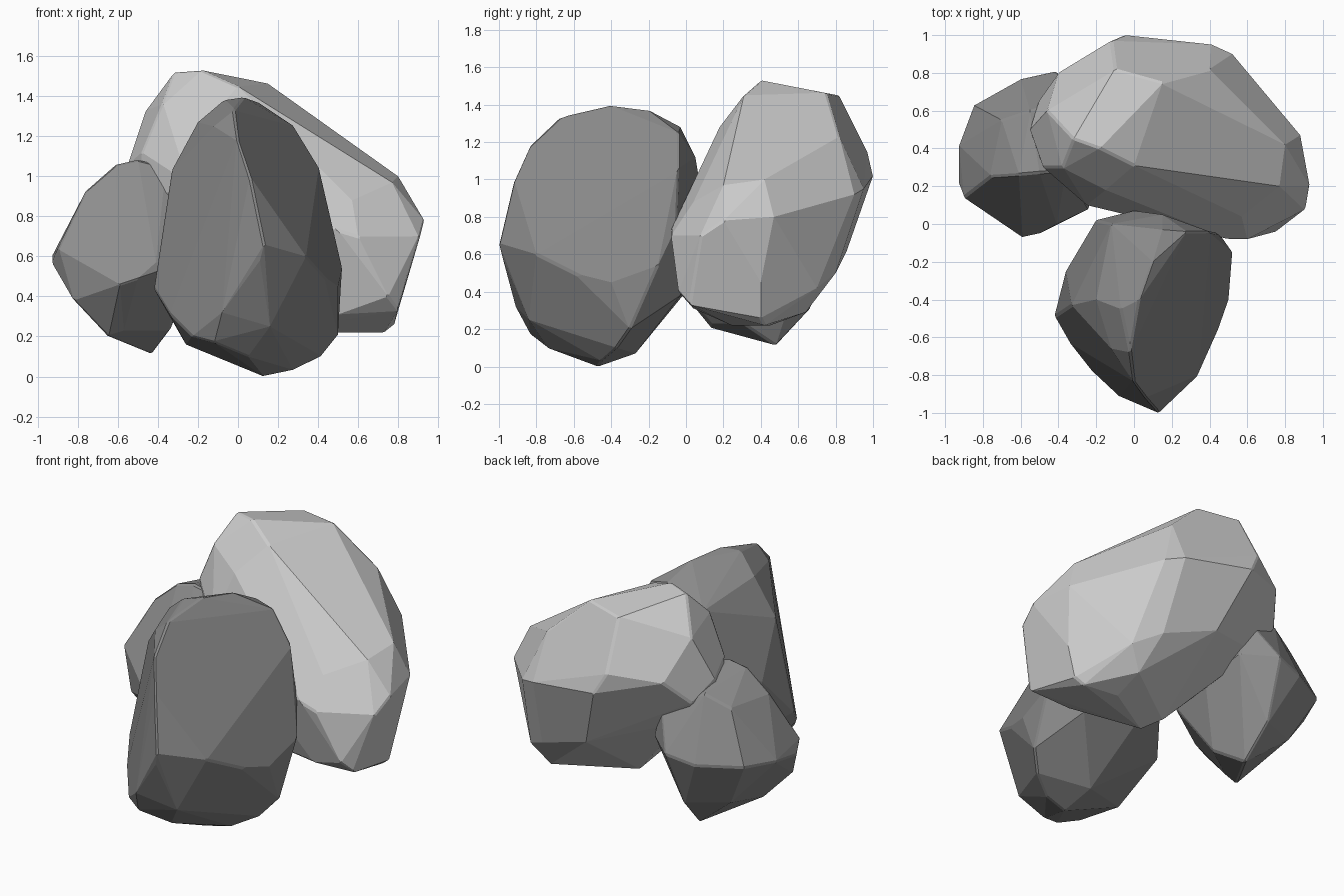
import bpy
import bmesh
import math


def rock(name, shade, corners):
    """Faceted boulder: wrap the key corners in a hull, merge near-flat facets, chip the edges."""
    bm = bmesh.new()
    for c in corners:
        bm.verts.new(c)
    hull = bmesh.ops.convex_hull(bm, input=bm.verts[:])
    loose = {g for g in hull["geom_interior"] + hull["geom_unused"]
             if isinstance(g, bmesh.types.BMVert)}
    bmesh.ops.delete(bm, geom=list(loose), context='VERTS')
    bmesh.ops.dissolve_limit(bm, angle_limit=math.radians(6),
                             verts=bm.verts[:], edges=bm.edges[:])
    bmesh.ops.recalc_face_normals(bm, faces=bm.faces[:])
    mesh = bpy.data.meshes.new(name)
    bm.to_mesh(mesh)
    bm.free()
    mat = bpy.data.materials.new(name + "_stone")
    mat.diffuse_color = (shade, shade, shade, 1)
    mesh.materials.append(mat)
    ob = bpy.data.objects.new(name, mesh)
    bpy.context.collection.objects.link(ob)
    chip = ob.modifiers.new("chipped_edges", 'BEVEL')
    chip.width = 0.01
    chip.segments = 1
    chip.limit_method = 'ANGLE'
    chip.angle_limit = math.radians(40)
    return ob


# Upright wedge-shaped boulder in front
rock("front_boulder", 0.25, [
    # narrow crest
    (-.07, -.45, 1.38), (.03, -.4, 1.395), (.1, -.2, 1.37), (-.02, -.68, 1.33),
    (.15, -.03, 1.28), (-.12, .0, 1.18), (-.2, -.4, 1.27), (-.12, -.66, 1.25),
    # front prow
    (.0, -.84, 1.18), (.06, -.92, 1.0), (.13, -1.0, .66), (.11, -.98, .58),
    (-.08, -.91, .32), (-.23, -.77, .2), (-.12, -.83, .17),
    # left side
    (-.42, -.49, .44), (-.36, -.25, .7), (-.33, -.43, 1.03), (-.2, .02, .9),
    (-.3, -.15, .36), (-.34, -.63, .31),
    # back
    (.0, .07, 1.0), (.15, .05, 1.12), (.3, .0, .95), (.45, -.05, .75), (.0, .0, .4), (.35, -.03, .38),
    # right side
    (.52, -.15, .54), (.5, -.4, .45), (.5, -.3, .2), (.4, -.04, 1.06), (.28, -.04, 1.25),
    (.43, -.6, .5), (.34, -.8, .6),
    # underside
    (.13, -.47, .0), (.28, -.45, .03), (.42, -.37, .1), (-.26, -.45, .16),
    (.05, -.74, .1), (.16, -.84, .25), (.1, -.27, .07),
])

# Large leaning boulder at the back
rock("back_boulder", 0.6, [
    # top
    (-.32, .45, 1.52), (-.18, .4, 1.53), (.15, .75, 1.465), (-.1, .82, 1.45),
    (.0, .31, 1.45), (.5, .6, 1.19), (.4, .82, 1.23),
    # left end
    (-.46, .6, 1.33), (-.55, .5, 1.06), (-.48, .3, 1.12), (-.4, .8, 1.1),
    (-.5, .35, .85), (-.4, .6, .78), (-.38, .3, 1.36), (-.5, .66, .95),
    # back
    (-.05, 1.0, 1.02), (-.12, .97, 1.15), (.41, .95, .95), (.52, .9, .92),
    (.1, .86, .62), (.6, .7, .42), (.45, .8, .5),
    # right end
    (.8, .42, 1.0), (.77, .2, .97), (.88, .47, .8), (.93, .2, .78), (.91, .08, .7),
    (.83, .4, .45), (.78, .4, .26), (.8, .02, .33),
    # front
    (.5, -.08, .73), (.6, -.08, .7), (.75, -.04, .4), (-.25, .1, .97), (.1, .04, .9),
    (-.15, .18, 1.28), (.57, .04, .88),
    # underside
    (.5, .04, .31), (.73, .42, .22), (.5, .45, .22), (.5, .64, .29),
    (.15, .24, .22), (.08, .35, .26), (-.2, .3, .6), (.1, .6, .42),
])

# Small boulder tucked in at the left
rock("left_boulder", 0.27, [
    # top
    (-.76, .25, .93), (-.61, .26, 1.06), (-.5, .27, 1.085), (-.36, .28, 1.05),
    (-.7, .55, .93), (-.55, .6, 1.0), (-.3, .68, .9),
    # outer side and back
    (-.93, .22, .57), (-.93, .42, .6), (-.9, .14, .64), (-.85, .63, .62),
    (-.6, .77, .62), (-.42, .81, .66), (-.24, .66, .68), (-.2, .4, .6),
    # front
    (-.59, -.07, .46), (-.5, -.05, .49), (-.41, .0, .57), (-.24, .08, .58),
    # underside
    (-.82, .1, .38), (-.65, .14, .2), (-.57, .14, .23), (-.43, .48, .11),
    (-.34, .3, .23), (-.45, .66, .3), (-.7, .55, .33),
])
